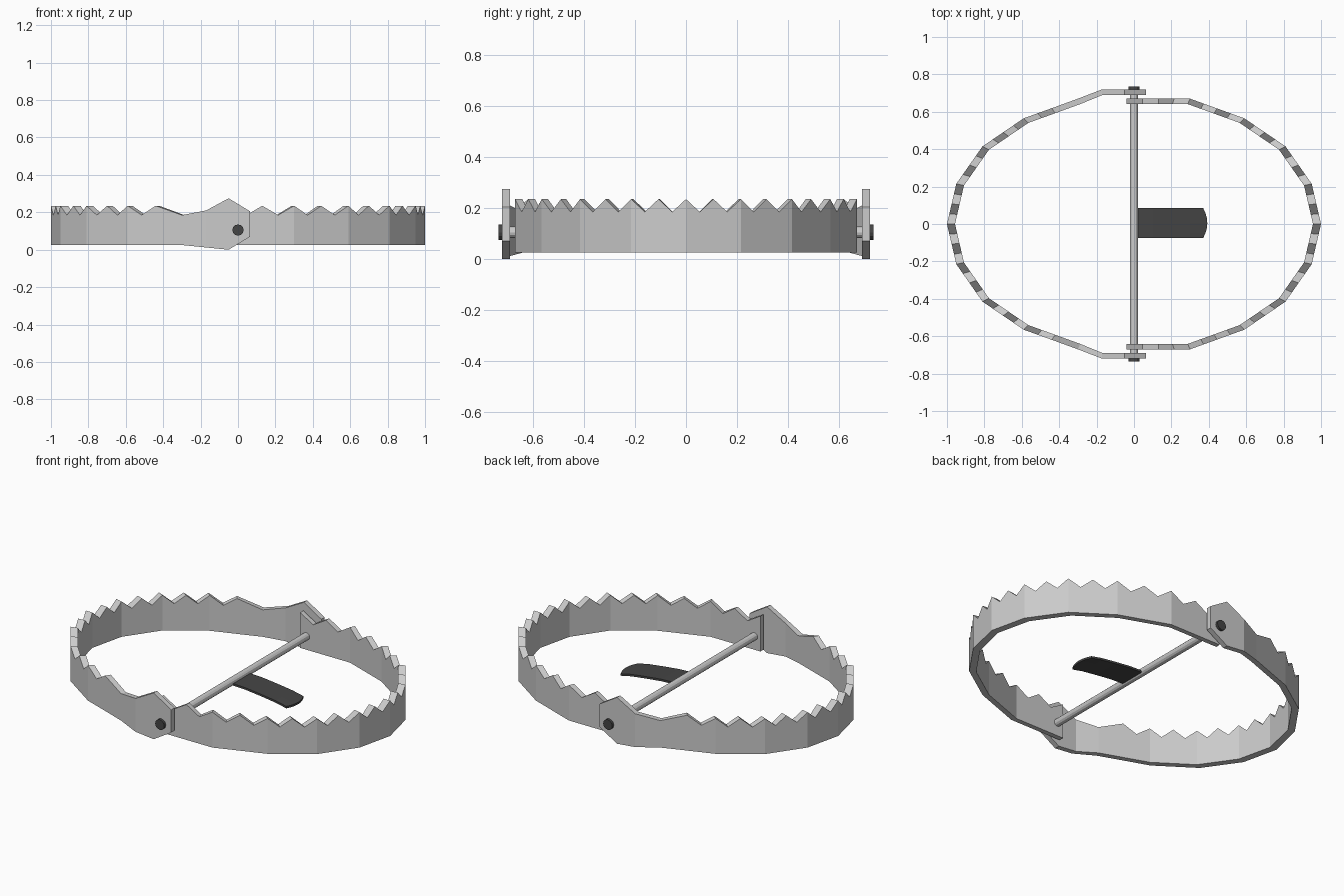
import bpy, bmesh, math

if "Cube" in bpy.data.objects:
    bpy.data.objects.remove(bpy.data.objects["Cube"])

dark = bpy.data.materials.new("dark_steel")
dark.diffuse_color = (0.06, 0.06, 0.06, 1)
dark.use_nodes = True
dark.node_tree.nodes["Principled BSDF"].inputs["Base Color"].default_value = dark.diffuse_color

BASE, VALLEY, PEAK = 0.025, 0.185, 0.235
THIN = 0.957  # inner wall relative to outer wall


def finish(name, bm, mat=None):
    bmesh.ops.recalc_face_normals(bm, faces=bm.faces)
    me = bpy.data.meshes.new(name)
    bm.to_mesh(me)
    bm.free()
    ob = bpy.data.objects.new(name, me)
    bpy.context.collection.objects.link(ob)
    if mat:
        me.materials.append(mat)
    return ob


def toothed(corners):
    """Two teeth per straight segment: peaks at corners and midpoints."""
    out = []
    for (ax, ay), (bx, by) in zip(corners, corners[1:]):
        for i in range(4):
            t = i / 4
            out.append((ax + (bx - ax) * t, ay + (by - ay) * t,
                        BASE, VALLEY if i % 2 else PEAK))
    return out + [(*corners[-1], BASE, PEAK)]


def band(name, half, side):
    """Solid toothed strip; half runs from the tip (y = 0) to the hinge."""
    path = [(x, -y, b, t) for x, y, b, t in reversed(half[1:])] + half
    bm = bmesh.new()
    rows = []
    for x, y, b, t in path:
        k = THIN if abs(x) > 0.18 else 1
        o, i = (side * x, y), (side * x * k, y * THIN)
        rows.append([bm.verts.new(c) for c in
                     ((*o, b), (*o, t), (*i, t), (*i, b))])
    for r, s in zip(rows, rows[1:]):
        for j in range(4):
            n = (j + 1) % 4
            bm.faces.new((r[j], r[n], s[n], s[j]))
    bm.faces.new(rows[0])
    bm.faces.new(rows[-1])
    return finish(name, bm)


# Jaws
arc = [(1, 0), (0.95, 0.215), (0.81, 0.415), (0.59, 0.565)]
band("right_jaw", toothed(arc + [(0.30, 0.67), (-0.04, 0.67)]), 1)

# The left jaw ends in wider hinge plates that overlap the right jaw
hinge = [(0.515, 0.592, BASE, VALLEY), (0.44, 0.619, BASE, PEAK),
         (0.30, 0.67, BASE, VALLEY), (0.17, 0.72, 0.012, 0.21),
         (0.05, 0.72, 0.0, 0.275), (-0.065, 0.72, 0.07, 0.205)]
band("left_jaw", toothed(arc) + hinge, -1)


# Hinge rod and its dark pin heads
def rod(name, r, y0, y1, mat=None):
    bpy.ops.mesh.primitive_cylinder_add(
        vertices=12, radius=r, depth=y1 - y0,
        location=(0, (y0 + y1) / 2, 0.105), rotation=(math.pi / 2, 0, 0))
    ob = bpy.context.object
    ob.name = name
    if mat:
        ob.data.materials.append(mat)


rod("hinge_rod", 0.022, -0.71, 0.71)
rod("front_pin_head", 0.03, -0.735, -0.71, dark)
rod("back_pin_head", 0.03, 0.71, 0.735, dark)

# Trigger pan: bent plate with a rounded end
bm = bmesh.new()
grid = []
for x, z in ((0.0, 0.098), (0.1, 0.094), (0.2, 0.083), (0.3, 0.07), (0.37, 0.055)):
    row = []
    for i in range(7):
        u = i / 3 - 1
        bulge = 0.022 * (1 - u * u) if x > 0.35 else 0
        row.append([bm.verts.new((x + bulge, 0.005 + 0.08 * u, z + h))
                    for h in (0.006, -0.006)])
    grid.append(row)
for a, b in zip(grid, grid[1:]):
    for i in range(6):
        for s in (0, 1):
            bm.faces.new((a[i][s], a[i + 1][s], b[i + 1][s], b[i][s]))
    for i in (0, 6):
        bm.faces.new((a[i][0], b[i][0], b[i][1], a[i][1]))
for row in (grid[0], grid[-1]):
    for p, q in zip(row, row[1:]):
        bm.faces.new((p[0], q[0], q[1], p[1]))
finish("trigger_pan", bm, dark)
